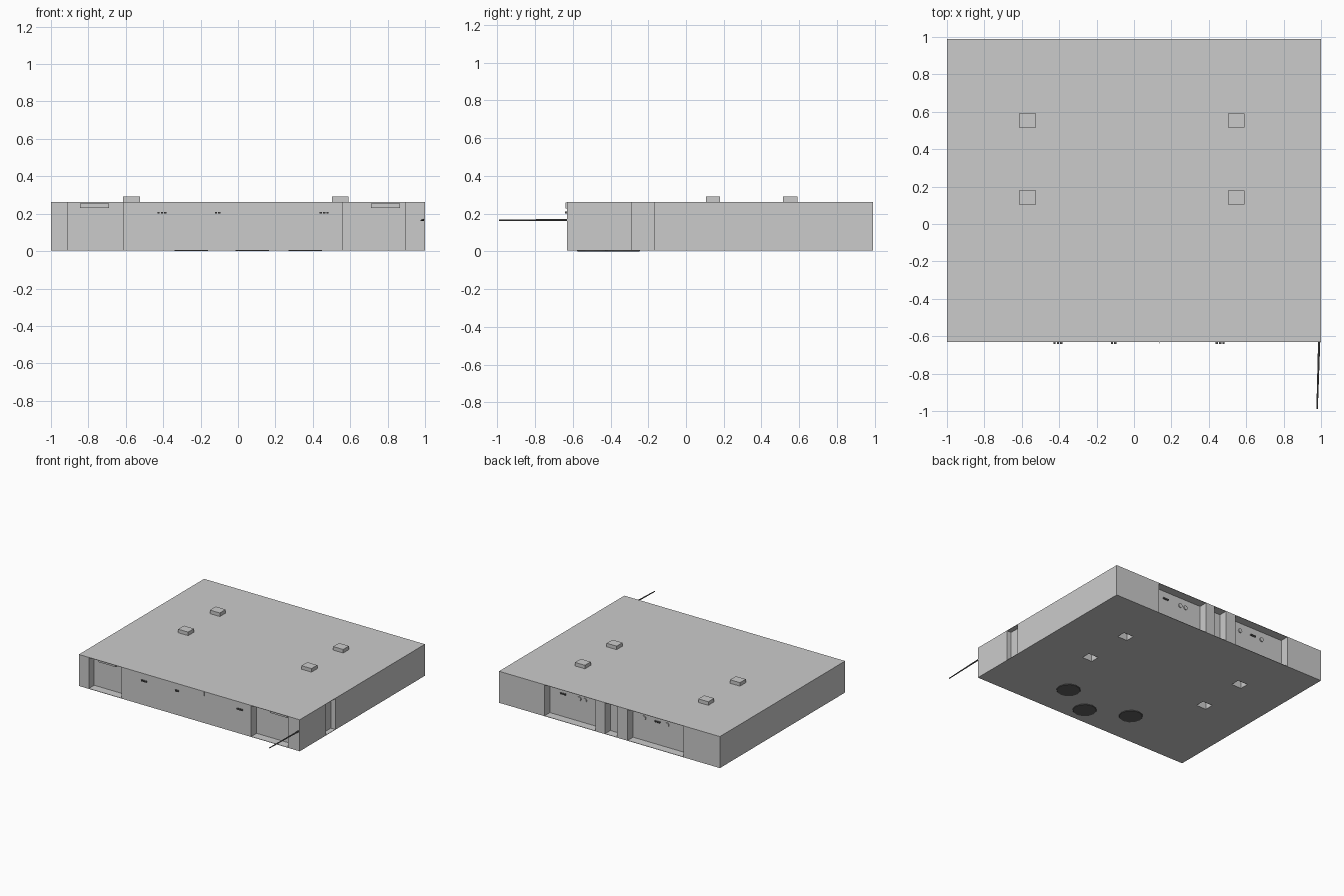
import bpy, bmesh
from math import radians, cos, sin, pi
from mathutils import Matrix, Vector

if "Cube" in bpy.data.objects:
    bpy.data.objects.remove(bpy.data.objects["Cube"])

DARK = bpy.data.materials.new("dark")
DARK.diffuse_color = (0.12, 0.12, 0.12, 1)
DARK.use_nodes = True
DARK.node_tree.nodes["Principled BSDF"].inputs["Base Color"].default_value = DARK.diffuse_color


def add_box(bm, x0, x1, y0, y1, z0, z1):
    m = Matrix.Translation(((x0 + x1) / 2, (y0 + y1) / 2, (z0 + z1) / 2))
    m = m @ Matrix.Diagonal((x1 - x0, y1 - y0, z1 - z0, 1))
    bmesh.ops.create_cube(bm, size=1, matrix=m)


def add_rod(bm, a, b, r1, r2, sides):
    a, b = Vector(a), Vector(b)
    d = b - a
    m = Matrix.Translation((a + b) / 2) @ d.to_track_quat('Z', 'Y').to_matrix().to_4x4()
    bmesh.ops.create_cone(bm, cap_ends=True, segments=sides, radius1=r1,
                          radius2=r2, depth=d.length, matrix=m)


def finish(name, bm, mat=None):
    me = bpy.data.meshes.new(name)
    bm.to_mesh(me)
    bm.free()
    ob = bpy.data.objects.new(name, me)
    bpy.context.collection.objects.link(ob)
    if mat:
        me.materials.append(mat)
    return ob


def boxes(name, specs, mat=None):
    bm = bmesh.new()
    for s in specs:
        add_box(bm, *s)
    return finish(name, bm, mat)


FRONT, BACK, TOP, BASE = -0.63, 0.99, 0.262, 0.004
LO, HI = 0.007, 0.259
PEG_X = ((-0.615, -0.525), (0.502, 0.592))
PEG_Y = ((0.105, 0.18), (0.515, 0.59))

# main slab
body = boxes("body", [(-1, 1, FRONT, BACK, BASE, TOP)])

# wall recesses and underside sockets
cuts = [(-0.91, -0.615, FRONT - 0.1, FRONT + 0.07, LO, HI),
        (0.56, 0.895, FRONT - 0.1, FRONT + 0.07, LO, HI),
        (0.96, 1.1, -0.29, -0.17, LO, HI)]
for x0, x1 in ((0.125, 0.588), (-0.07, 0.04), (-0.67, -0.165)):
    cuts.append((x0, x1, BACK - 0.07, BACK + 0.1, LO, HI))
for px in PEG_X:
    for py in PEG_Y:
        cuts.append((*px, *py, -0.1, 0.06))
cutter = boxes("recess_cutter", cuts)
cutter.hide_render = True
cutter.hide_viewport = True
mod = body.modifiers.new("recesses", 'BOOLEAN')
mod.operation = 'DIFFERENCE'
mod.solver = 'EXACT'
mod.object = cutter

# roof pegs
boxes("roof_peg", [(*px, *py, TOP - 0.002, 0.291) for px in PEG_X for py in PEG_Y])

# boxes hung high in the front recesses
boxes("recess_box", [(x, x + 0.155, FRONT + 0.03, FRONT + 0.071, 0.23, 0.254)
                     for x in (-0.845, 0.71)])

# small dark studs on the front and in the back recesses
studs = [(x - 0.006, x + 0.006, FRONT - 0.012, FRONT + 0.002, 0.2, 0.21)
         for x in (-0.425, -0.407, -0.389, -0.117, -0.1, 0.443, 0.461, 0.479)]
for cx in (0.465, -0.39):
    for dx in (-0.018, 0, 0.018):
        studs.append((cx + dx - 0.006, cx + dx + 0.006, BACK - 0.072, BACK - 0.058, 0.19, 0.2))
boxes("stud", studs, DARK)

# round fittings on the back recess walls
bm = bmesh.new()
for x in (0.32, 0.27, -0.265, -0.475):
    add_rod(bm, (x, BACK - 0.072, 0.193), (x, BACK - 0.062, 0.193), 0.017, 0.017, 12)
finish("round_fitting", bm)

# thin hook plate on the front
boxes("front_hook", [(0.134, 0.137, FRONT - 0.008, FRONT + 0.001, 0.226, 0.258)])

# thin tapered rod at the front right corner
bm = bmesh.new()
add_rod(bm, (0.99, FRONT + 0.002, 0.166), (0.979, -0.99, 0.164), 0.006, 0.004, 8)
finish("corner_rod", bm, DARK)

# flat discs under the slab
bm = bmesh.new()
for x, y in ((0.36, -0.335), (0.075, -0.487), (-0.25, -0.335)):
    add_rod(bm, (x, y, 0), (x, y, BASE + 0.001), 0.088, 0.092, 12)
finish("underside_disc", bm, DARK)
